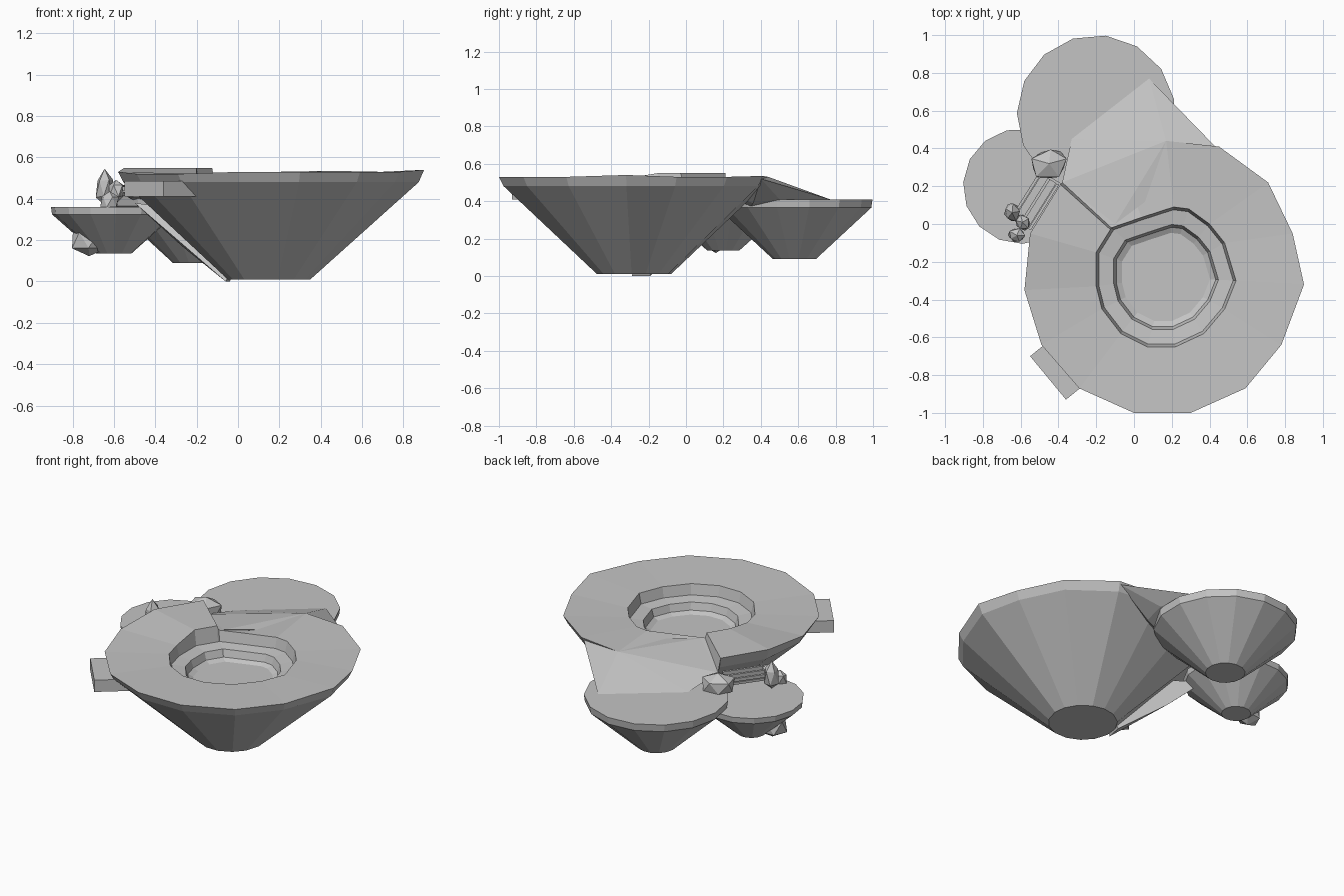
import bpy, bmesh, math, random
from mathutils import Vector

random.seed(4)
cube = bpy.data.objects.get("Cube")
if cube:
    bpy.data.objects.remove(cube, do_unlink=True)

stone = bpy.data.materials.new("grey_stone")
stone.use_nodes = True
GREY = (0.55, 0.55, 0.55, 1)
stone.diffuse_color = GREY
stone.node_tree.nodes["Principled BSDF"].inputs["Base Color"].default_value = GREY


def finish(bm, name):
    """Turn a bmesh into a flat shaded stone object."""
    bmesh.ops.recalc_face_normals(bm, faces=bm.faces[:])
    mesh = bpy.data.meshes.new(name)
    bm.to_mesh(mesh)
    bm.free()
    mesh.materials.append(stone)
    obj = bpy.data.objects.new(name, mesh)
    bpy.context.scene.collection.objects.link(obj)
    return obj


def loft(name, rings):
    """Bridge closed rings of equal length and cap both ends."""
    bm = bmesh.new()
    loops = [[bm.verts.new(point) for point in ring] for ring in rings]
    count = len(loops[0])
    for lower, upper in zip(loops, loops[1:]):
        for i in range(count):
            j = (i + 1) % count
            bm.faces.new((lower[i], lower[j], upper[j], upper[i]))
    bm.faces.new(loops[0])
    bm.faces.new(loops[-1])
    return finish(bm, name)


def hull(name, points):
    """Wrap a faceted solid around a few points."""
    bm = bmesh.new()
    for point in points:
        bm.verts.new(point)
    result = bmesh.ops.convex_hull(bm, input=bm.verts[:])
    loose = [v for v in bm.verts if not v.link_faces]
    bmesh.ops.delete(bm, geom=loose, context="VERTS")
    return finish(bm, name)


def circle(centre, radius, z, sides=15, phase=0):
    ring = []
    for i in range(sides):
        angle = math.radians(phase) + math.tau * i / sides
        ring.append((centre[0] + radius * math.cos(angle),
                     centre[1] + radius * math.sin(angle), z))
    return ring


def scaled(ring, centre, factor, z):
    """Shrink a ring in plan and lay it flat at one height."""
    return [(centre[0] + (p[0] - centre[0]) * factor,
             centre[1] + (p[1] - centre[1]) * factor, z) for p in ring]


def rock(name, centre, size, tilt=0):
    """Rough angular boulder."""
    bm = bmesh.new()
    bmesh.ops.create_icosphere(bm, subdivisions=1, radius=1)
    for v in bm.verts:
        v.co *= random.uniform(0.85, 1.1)
        v.co = Vector(a * b for a, b in zip(v.co, size))
    obj = finish(bm, name)
    obj.location = centre
    obj.rotation_euler.z = math.radians(tilt)
    return obj


def beam(name, start, end, width, height):
    """Rectangular bar between two points."""
    a, b = Vector(start), Vector(end)
    side = (b - a).cross(Vector((0, 0, 1))).normalized() * width / 2
    up = Vector((0, 0, height / 2))
    return hull(name, [p + s * side + t * up for p in (a, b)
                       for s in (-1, 1) for t in (-1, 1)])


# Main island: outer rim and crater lip, with a dip where the ramp leaves
rim = [(.9, -.32, .54), (.84, -.05, .53), (.71, .22, .53), (.45, .41, .535),
       (.17, .44, .53), (-.1, .38, .47), (-.38, .22, .46), (-.39, .21, .55),
       (-.55, -.05, .55), (-.58, -.35, .53), (-.49, -.64, .52),
       (-.29, -.87, .52), (0, -1, .53), (.3, -1, .53), (.59, -.87, .53),
       (.78, -.64, .53)]
lip_plan = [(.54, -.3), (.48, -.1), (.4, 0), (.29, .08), (.21, .09),
            (.04, .035), (-.12, -.02), (-.125, -.03), (-.2, -.15),
            (-.2, -.33), (-.17, -.45), (-.07, -.58), (.07, -.65),
            (.22, -.65), (.37, -.58), (.48, -.45)]
lip = [(x, y, .55 if i in (7, 8) else .52) for i, (x, y) in enumerate(lip_plan)]
middle = (.15, -.28)
basin = (.17, -.28)
foot = [(middle[0] + .2 * math.cos(a), middle[1] + .2 * math.sin(a), .01)
        for a in (math.atan2(p[1] - middle[1], p[0] - middle[0]) for p in rim)]
shoulder = [(x, y, min(.48, top[2] - .02))
            for (x, y, z), top in zip(scaled(rim, middle, .965, 0), rim)]
loft("main_island", [foot, shoulder, rim, lip,
                     scaled(lip, basin, .96, .455),
                     scaled(lip, basin, .75, .445),
                     scaled(lip, basin, .71, .4),
                     scaled(lip, basin, .63, .385)])


# Two smaller floating islands
def small_island(name, centre, radius, foot_radius, foot_z, edge_z, top_z, phase):
    loft(name, [circle(centre, foot_radius, foot_z, phase=phase),
                circle(centre, radius * .985, edge_z, phase=phase),
                circle(centre, radius, top_z, phase=phase)])


small_island("back_island", (-.2, .58), .42, .115, .09, .365, .41, 11)
small_island("side_island", (-.6, .2), .305, .085, .135, .325, .36, 8)

# Ramp running down to the back island
hull("ramp", [(.17, .44, .53), (.1, .55, .46), (.08, .77, .41), (-.33, .45, .41),
              (-.38, .22, .46), (-.1, 0, .52), (.44, .4, .52), (.22, .5, .41),
              (.2, .36, .39), (-.25, .5, .38), (-.05, .3, .32)])

# Ledge sticking out of the front right rim
hull("ledge", [(x, y, z) for z in (.41, .485) for x, y in
               ((-.55, -.7), (-.36, -.93), (-.2, -.8), (-.39, -.57))])

# Sloping rock slab under the main island
hull("under_slab", [(-.06, -.29, 0), (-.04, -.19, 0), (-.27, -.02, .17),
                    (-.44, .1, .33), (-.5, -.12, .38), (.1, -.2, .3)])

# Boulders at both bridge ends and below the side island
rock("bridge_boulder", (-.45, .32, .44), (.11, .09, .08), 15)
rock("tall_boulder", (-.645, .06, .45), (.045, .055, .09), 10)
rock("low_boulder", (-.62, -.06, .385), (.05, .04, .055))
rock("mid_boulder", (-.59, .01, .44), (.04, .05, .06), 30)
rock("hanging_boulder", (-.72, .16, .2), (.1, .08, .09), 20)

# Bridge deck with side rails
beam("bridge_deck", (-.45, .24, .43), (-.6, 0, .42), .09, .015)
for number, shift in enumerate((-.055, 0, .055)):
    across = Vector((.85 * shift, -.53 * shift, 0))
    beam("bridge_rail_" + str(number), Vector((-.45, .24, .46)) + across,
         Vector((-.6, 0, .45)) + across, .015, .02)
